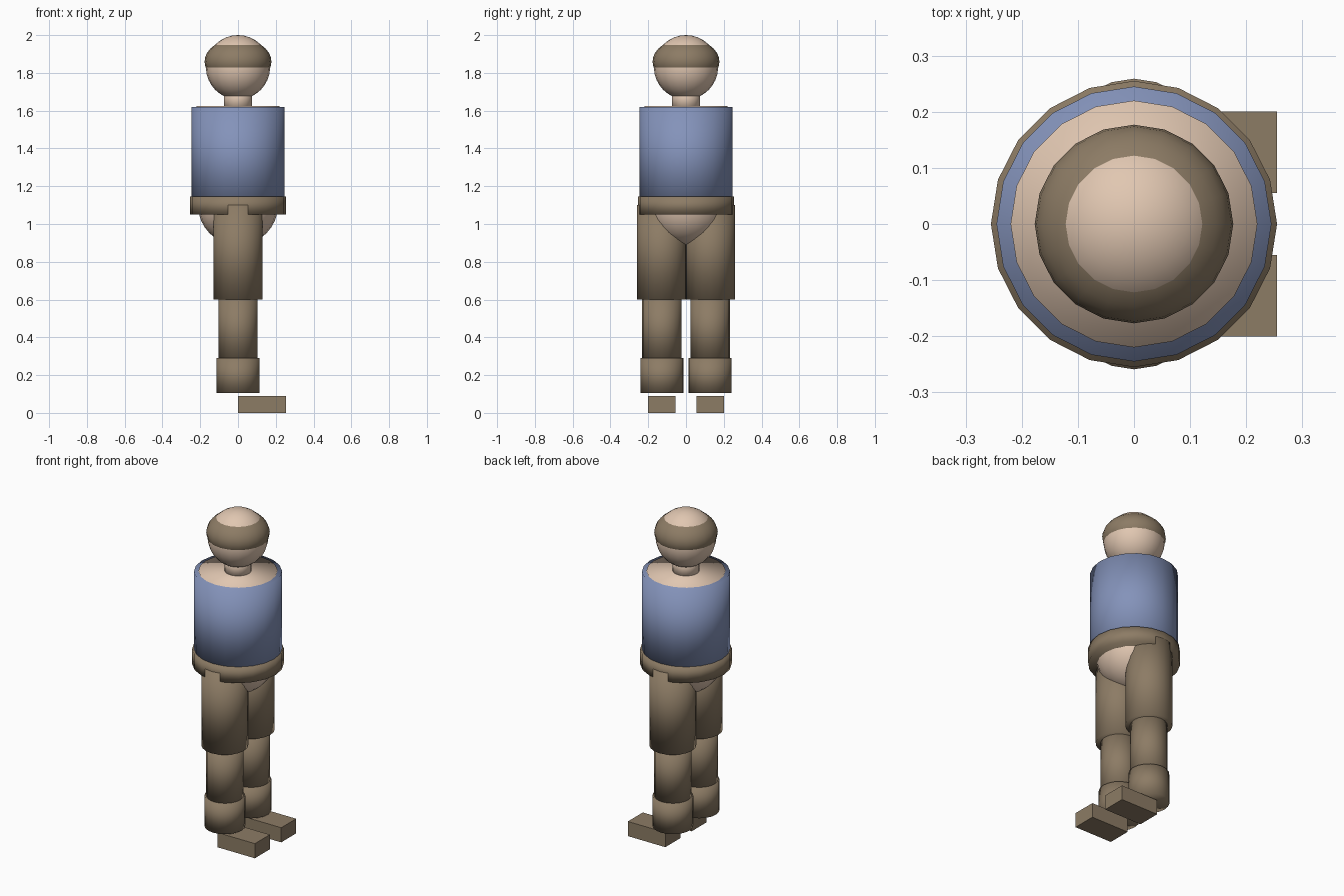
import bpy

if "Cube" in bpy.data.objects:
    bpy.data.objects.remove(bpy.data.objects["Cube"])

SIDES = 20


def material(name, rgb):
    m = bpy.data.materials.new(name)
    m.diffuse_color = (*rgb, 1)
    m.use_nodes = True
    m.node_tree.nodes["Principled BSDF"].inputs["Base Color"].default_value = m.diffuse_color
    return m


SKIN = material("skin", (0.75, 0.57, 0.44))
BLUE = material("shirt blue", (0.23, 0.29, 0.49))
BROWN = material("brown", (0.265, 0.2, 0.13))


def finish(name, mat, smooth=True):
    ob = bpy.context.object
    ob.name = name
    ob.data.materials.append(mat)
    if smooth:
        bpy.ops.object.shade_smooth()
    return ob


def tube(name, mat, r, z0, z1, y=0):
    bpy.ops.mesh.primitive_cylinder_add(vertices=SIDES, radius=r, depth=z1 - z0,
                                        location=(0, y, (z0 + z1) / 2))
    return finish(name, mat)


def ball(name, mat, r, z, squash=1):
    bpy.ops.mesh.primitive_uv_sphere_add(segments=SIDES, ring_count=16, radius=r,
                                         location=(0, 0, z))
    bpy.context.object.scale.z = squash
    return finish(name, mat)


# Head, hair band and neck
ball("head", SKIN, 0.17, 1.83)
ball("hair", BROWN, 0.177, 1.86, 0.69)
tube("neck", SKIN, 0.075, 1.60, 1.72)

# Torso, shirt, belt and rounded hips
tube("torso", SKIN, 0.22, 1.10, 1.625)
tube("shirt", BLUE, 0.245, 1.08, 1.62)
tube("belt", BROWN, 0.255, 1.05, 1.145)
ball("hips", SKIN, 0.212, 1.10)

# Legs, boots and block feet on both sides
for side, s in (("right", -1), ("left", 1)):
    y = s * 0.128
    tube(side + "_thigh", BROWN, 0.131, 0.60, 1.10, y)
    tube(side + "_shin", BROWN, 0.104, 0.28, 0.61, y)
    tube(side + "_boot", BROWN, 0.114, 0.105, 0.29, y)
    bpy.ops.mesh.primitive_cube_add(size=1, location=(0.1275, y, 0.045))
    bpy.context.object.scale = (0.255, 0.145, 0.09)
    finish(side + "_foot", BROWN, False)
